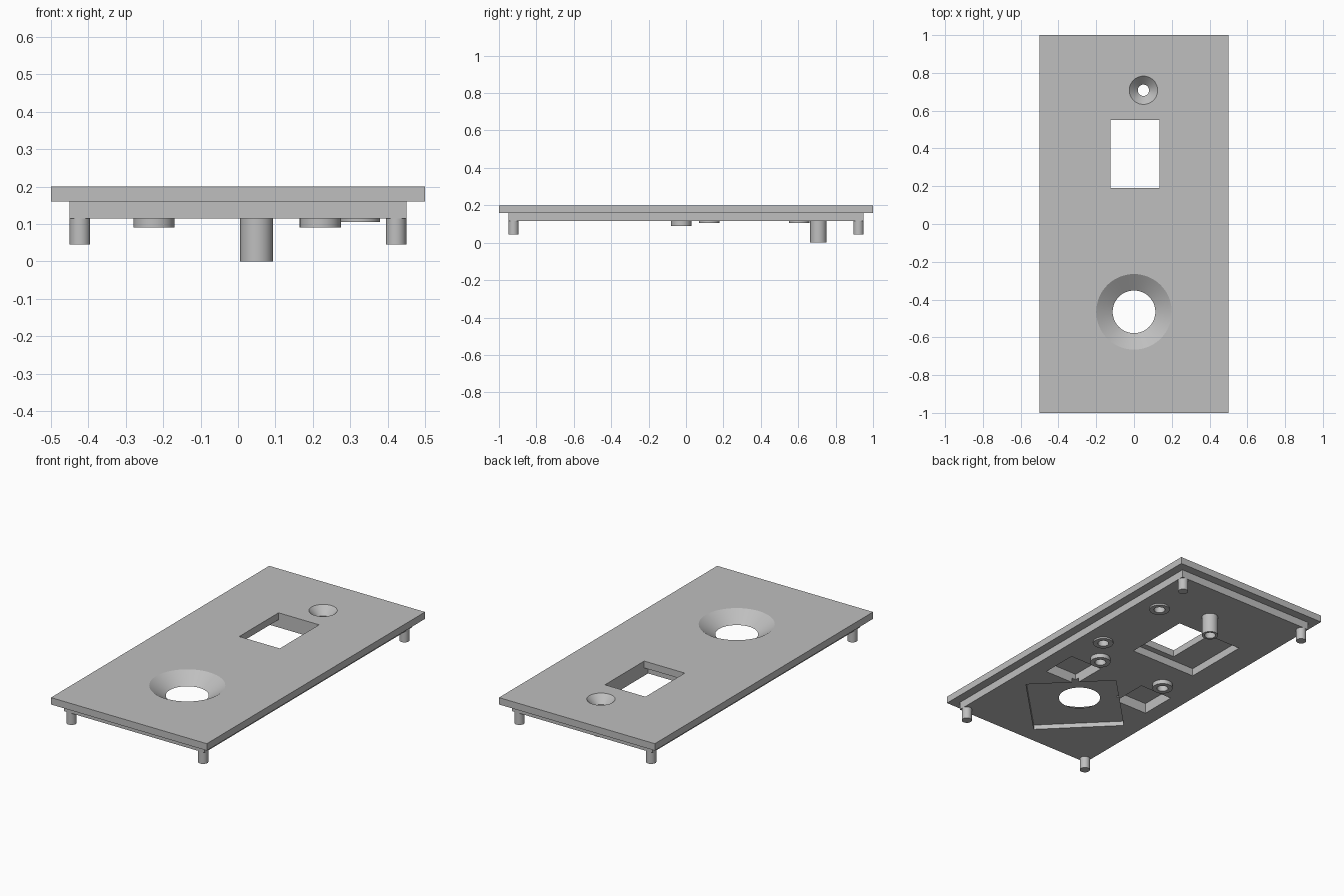
import bpy, bmesh, math
from mathutils import Matrix, Vector

if "Cube" in bpy.data.objects:
    bpy.data.objects.remove(bpy.data.objects["Cube"])

grey = bpy.data.materials.new("light_grey")
grey.use_nodes = True
color = (0.52, 0.52, 0.52, 1)
grey.diffuse_color = color
grey.node_tree.nodes["Principled BSDF"].inputs["Base Color"].default_value = color

TOP, STEP, UNDER = 0.20, 0.16, 0.115   # main heights
PAST = 0.02                            # cutter overshoot


def finish(name, bm):
    mesh = bpy.data.meshes.new(name)
    bm.to_mesh(mesh)
    bm.free()
    mesh.materials.append(grey)
    obj = bpy.data.objects.new(name, mesh)
    bpy.context.collection.objects.link(obj)
    return obj


def box(name, x0, x1, y0, y1, z0, z1, turn=0):
    bm = bmesh.new()
    bmesh.ops.create_cube(bm, size=1)
    size = Matrix.Diagonal((x1 - x0, y1 - y0, z1 - z0, 1))
    place = Matrix.Translation(((x0 + x1) / 2, (y0 + y1) / 2, (z0 + z1) / 2))
    bm.transform(place @ Matrix.Rotation(turn, 4, "Z") @ size)
    return finish(name, bm)


def cone(name, x, y, z0, z1, r0, r1, sides=48):
    bm = bmesh.new()
    bmesh.ops.create_cone(bm, cap_ends=True, segments=sides, radius1=r0,
                          radius2=r1, depth=z1 - z0)
    bm.transform(Matrix.Translation((x, y, (z0 + z1) / 2)))
    return finish(name, bm)


def tube(name, x, y, z0, z1, outer, inner, sides=48):
    # closed ring swept around the vertical axis
    bm = bmesh.new()
    corners = [(inner, z0), (outer, z0), (outer, z1), (inner, z1)]
    rings = []
    for i in range(sides):
        a = math.tau * i / sides
        rings.append([bm.verts.new((x + r * math.cos(a), y + r * math.sin(a), z))
                      for r, z in corners])
    for i in range(sides):
        p, q = rings[i], rings[(i + 1) % sides]
        for k in range(4):
            n = (k + 1) % 4
            bm.faces.new((p[k], q[k], q[n], p[n]))
    bmesh.ops.recalc_face_normals(bm, faces=bm.faces)
    return finish(name, bm)


def combine(target, other, operation):
    mod = target.modifiers.new(operation, "BOOLEAN")
    mod.operation, mod.solver, mod.object = operation, "EXACT", other
    bpy.context.view_layer.update()
    graph = bpy.context.evaluated_depsgraph_get()
    mesh = bpy.data.meshes.new_from_object(target.evaluated_get(graph))
    target.modifiers.clear()
    target.data = mesh
    bpy.data.objects.remove(other)


def smooth(obj):
    bpy.ops.object.select_all(action="DESELECT")
    obj.select_set(True)
    bpy.context.view_layer.objects.active = obj
    bpy.ops.object.shade_smooth_by_angle(angle=math.radians(30))


# Stepped cover plate
plate = box("cover_plate", -0.5, 0.5, -1, 1, STEP, TOP)
combine(plate, box("inner_step", -0.45, 0.45, -0.95, 0.95, UNDER, STEP + PAST), "UNION")

# Post and boss positions: x, y, lower end
POST = (0.05, 0.708)
BOSSES = [(0.325, 0.605, 0.105), (0.325, 0.125, 0.105),
          (0.22, -0.025, 0.09), (-0.225, -0.025, 0.09)]
LOW = UNDER - PAST

# Window, with a wider pocket beneath it
cutters = [
    box("window_cut", -0.125, 0.135, 0.19, 0.55, LOW, TOP + PAST),
    box("window_pocket", -0.29, 0.135, 0.155, 0.55, LOW, STEP),
]

# Diamond pocket and the two square pockets beside it
side = 0.35 * math.sqrt(2)
cutters.append(box("diamond_pocket", -side / 2, side / 2, -0.505 - side / 2,
                   -0.505 + side / 2, LOW, 0.142, math.pi / 4))
for s in (-1, 1):
    cutters.append(box("square_pocket", s * 0.25 - 0.105, s * 0.25 + 0.105,
                       -0.325, -0.11, LOW, 0.175))

# Large funnel opening
slope = (0.2 - 0.113) / (TOP - 0.142)
cutters.append(cone("funnel_cut", 0, -0.465, 0.142, TOP + PAST, 0.113,
                    0.2 + slope * PAST, 64))
cutters.append(cone("funnel_hole", 0, -0.465, LOW, 0.15, 0.113, 0.113, 64))

# Small countersunk screw hole
cutters.append(cone("countersink_cut", *POST, 0.155, TOP + PAST, 0.03, 0.075 + PAST))
cutters.append(cone("screw_hole", *POST, LOW, 0.16, 0.03, 0.03))

# Blind holes above the bosses
for x, y, z in BOSSES:
    cutters.append(cone("blind_hole", x, y, LOW, 0.15, 0.03, 0.03))

for cutter in cutters:
    combine(plate, cutter, "DIFFERENCE")
smooth(plate)

# Hollow screw post and bosses
smooth(tube("screw_post", *POST, 0, UNDER, 0.044, 0.03))
for x, y, z in BOSSES:
    smooth(tube("boss", x, y, z, UNDER, 0.055, 0.03))

# Corner pegs
for sx in (-1, 1):
    for sy in (-1, 1):
        smooth(cone("corner_peg", sx * 0.4225, sy * 0.9225, 0.045, UNDER + 0.01,
                    0.0275, 0.0275, 32))
